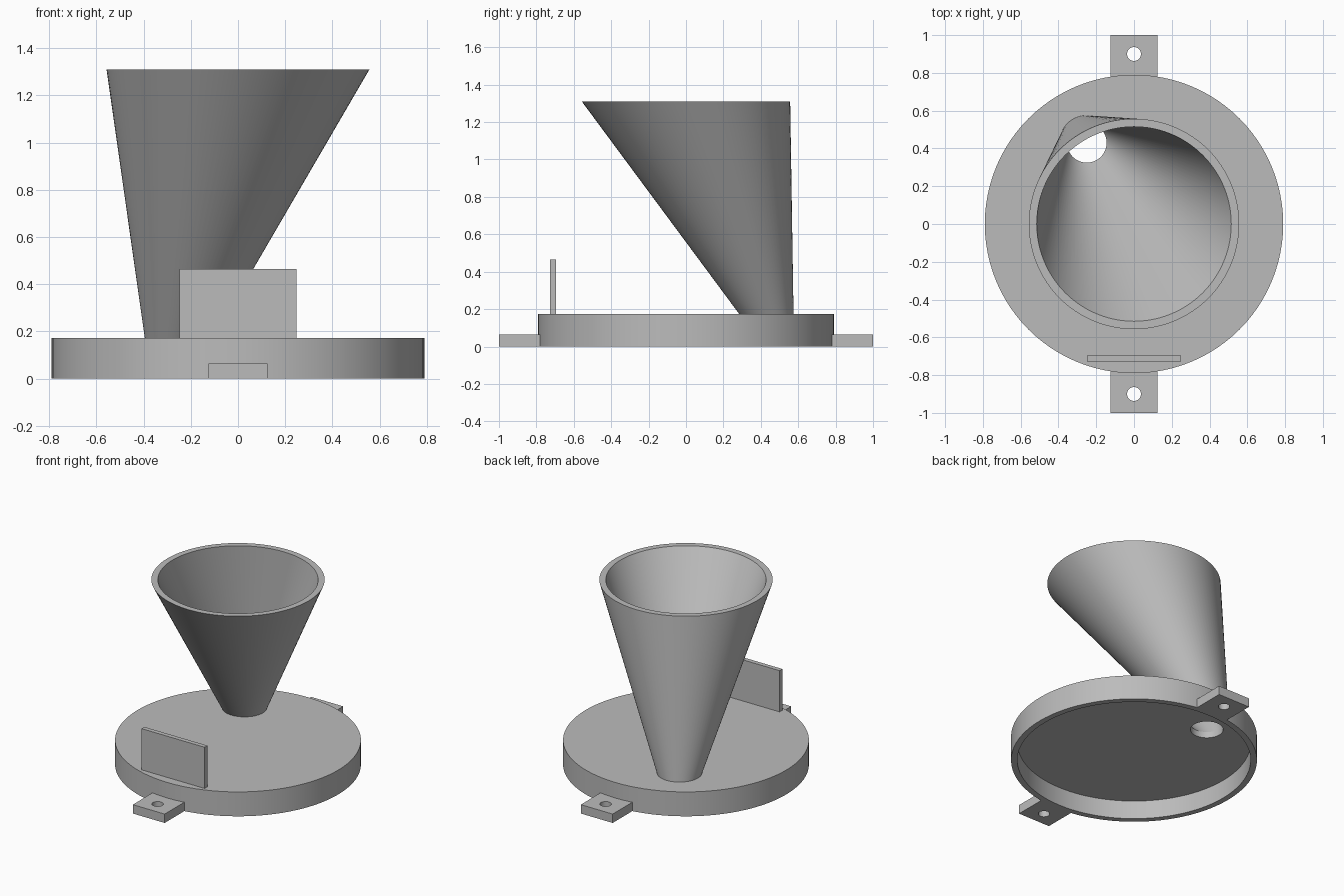
import bpy
import bmesh
from math import cos, sin, pi, radians

if "Cube" in bpy.data.objects:
    bpy.data.objects.remove(bpy.data.objects["Cube"], do_unlink=True)

SEGMENTS = 96
DRAIN = (-0.25, 0.43)      # centre of the off-axis outlet
BASE_TOP = 0.173

grey = bpy.data.materials.new("plain grey")
grey.use_nodes = True
grey.diffuse_color = (0.5, 0.5, 0.5, 1)
grey.node_tree.nodes["Principled BSDF"].inputs["Base Color"].default_value = (0.5, 0.5, 0.5, 1)


def circle(x, y, z, r, n=SEGMENTS):
    return [(x + r * cos(2 * pi * i / n), y + r * sin(2 * pi * i / n), z) for i in range(n)]


def rectangle(x, y, z, half_x, half_y, n):
    """Rectangle outline with n points, matching a circle of n points."""
    points = []
    for i in range(n):
        c, s = cos(2 * pi * i / n), sin(2 * pi * i / n)
        m = max(abs(c), abs(s))
        points.append((x + half_x * c / m, y + half_y * s / m, z))
    return points


def add_object(name, bm):
    bmesh.ops.recalc_face_normals(bm, faces=bm.faces)
    mesh = bpy.data.meshes.new(name)
    bm.to_mesh(mesh)
    bm.free()
    mesh.materials.append(grey)
    obj = bpy.data.objects.new(name, mesh)
    bpy.context.collection.objects.link(obj)
    bpy.ops.object.select_all(action="DESELECT")
    obj.select_set(True)
    bpy.context.view_layer.objects.active = obj
    bpy.ops.object.shade_smooth_by_angle(angle=radians(30))
    return obj


def ring_loft(name, rings):
    """Closed skin through the rings, the last joined back to the first."""
    bm = bmesh.new()
    loops = [[bm.verts.new(p) for p in ring] for ring in rings]
    n = len(rings[0])
    for k, low in enumerate(loops):
        high = loops[(k + 1) % len(loops)]
        for i in range(n):
            j = (i + 1) % n
            bm.faces.new((low[i], low[j], high[j], high[i]))
    return add_object(name, bm)


# Round lid, hollow below, with the outlet hole through it
ring_loft("round_lid", [
    circle(0, 0, 0, 0.79),
    circle(0, 0, BASE_TOP, 0.79),
    circle(*DRAIN, BASE_TOP, 0.105),
    circle(*DRAIN, 0.13, 0.105),
    circle(0, 0, 0.13, 0.75),
    circle(0, 0, 0, 0.75),
])

# Slanted funnel with a thick wall
ring_loft("funnel", [
    circle(*DRAIN, BASE_TOP, 0.145),
    circle(0, 0, 1.31, 0.557),
    circle(0, 0, 1.31, 0.515),
    circle(*DRAIN, BASE_TOP, 0.105),
])

# Mounting tabs with screw holes, front and back
for name, side in (("front_tab", -1), ("back_tab", 1)):
    n = 32
    ring_loft(name, [
        rectangle(0, side * 0.885, 0, 0.125, 0.115, n),
        rectangle(0, side * 0.885, 0.063, 0.125, 0.115, n),
        circle(0, side * 0.9, 0.063, 0.037, n),
        circle(0, side * 0.9, 0, 0.037, n),
    ])

# Upright plate near the front edge
bm = bmesh.new()
bmesh.ops.create_cube(bm, size=1)
bmesh.ops.scale(bm, vec=(0.495, 0.032, 0.465 - BASE_TOP), verts=bm.verts)
bmesh.ops.translate(bm, vec=(0, -0.711, (0.465 + BASE_TOP) / 2), verts=bm.verts)
add_object("upright_plate", bm)
